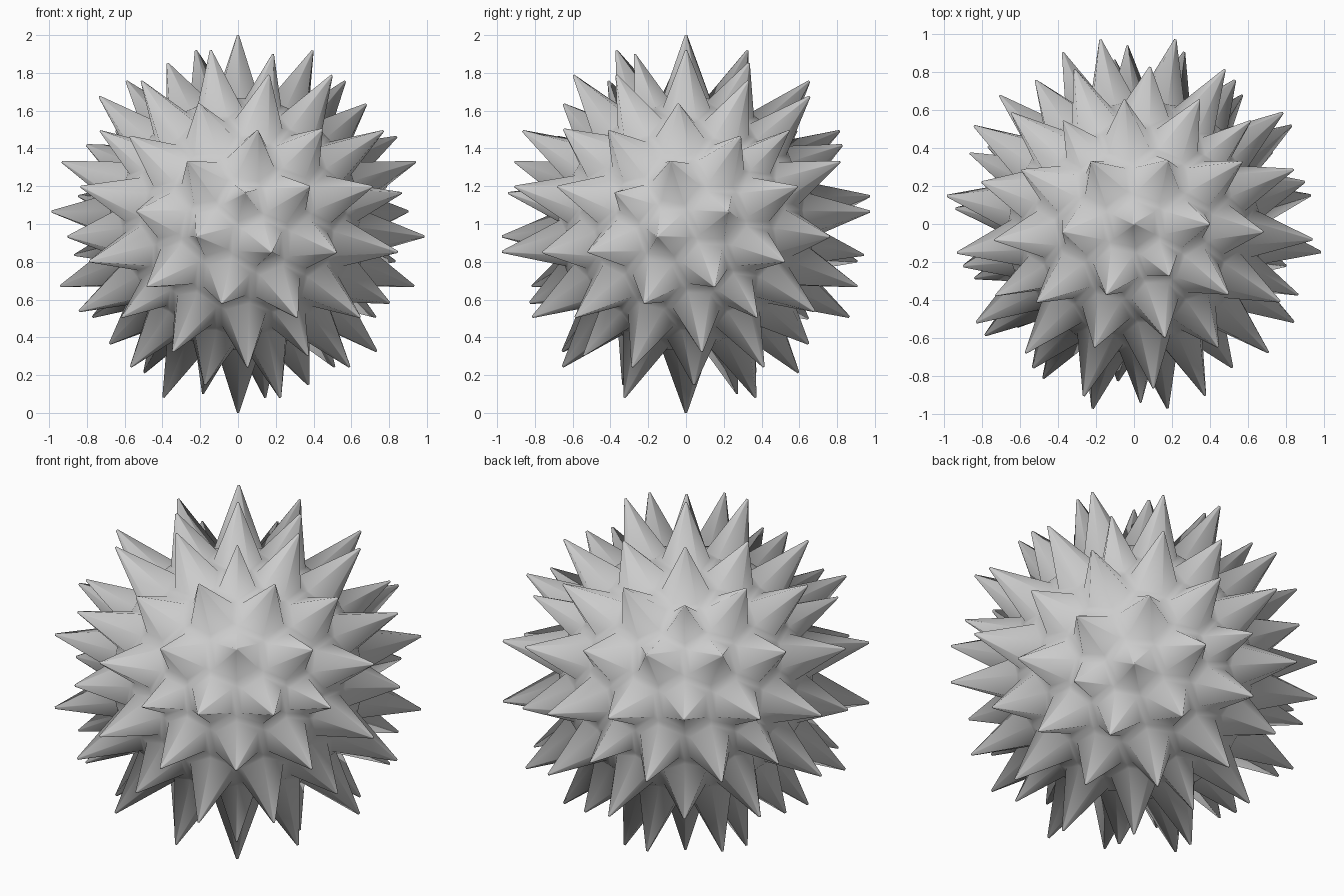
import bpy, bmesh, math
from mathutils import Vector, Matrix

if "Cube" in bpy.data.objects:
    bpy.data.objects.remove(bpy.data.objects["Cube"])

VALLEY_R = 0.685                   # radius of the body between spikes
BASE, TIP = 0.8, 0.04              # spike base and blunt tip, relative to its cell
AZIMUTH = math.radians(-55.6)      # heading of the ball's mirror plane

# Icosahedron with each edge cut in three: 92 spike directions
geo = bmesh.new()
bmesh.ops.create_icosphere(geo, subdivisions=1, radius=1)
e = geo.edges[:][0]
p, q = e.verts[0].co.copy(), e.verts[1].co.copy()
bmesh.ops.subdivide_edges(geo, edges=geo.edges[:], cuts=2, use_grid_fill=True)
bmesh.ops.triangulate(geo, faces=geo.faces[:])

# Spike length depends on where it sits: corner, face centre or edge
def tip_radius(v):
    if len(v.link_edges) == 5:
        return 0.957
    return 0.93 if v.co.length < 0.82 else 1.0

lengths = [tip_radius(v) for v in geo.verts]

# Turn it so that a spike one third along an icosahedron edge points straight up
def frame(a, b):
    a, b = a.normalized(), b.normalized()
    return Matrix((a, b, a.cross(b))).transposed()

u = Vector((math.cos(AZIMUTH), math.sin(AZIMUTH), 0))
z = Vector((0, 0, 1))
t = math.radians(101.64)
a_world = u * math.cos(t) + z * math.sin(t)
b_world = u * math.sin(t) - z * math.cos(t)
rot = frame(a_world, b_world) @ frame(p + q, p - q).transposed()
for v in geo.verts:
    v.co = rot @ v.co.normalized()
geo.verts.index_update()
geo.faces.index_update()

# Body cells (dual of the net), each inset and drawn out into a spike
bm = bmesh.new()
centre = Vector((0, 0, 1))
corners = [bm.verts.new(f.calc_center_median().normalized() * VALLEY_R + centre)
           for f in geo.faces]

def bridge(r1, r2):
    for i in range(len(r1)):
        j = (i + 1) % len(r1)
        bm.faces.new((r1[i], r1[j], r2[j], r2[i]))

for v, length in zip(geo.verts, lengths):
    n = v.co
    x = n.orthogonal().normalized()
    y = n.cross(x)
    cell = [corners[f.index] for f in v.link_faces]
    cell.sort(key=lambda c: math.atan2((c.co - centre).dot(y), (c.co - centre).dot(x)))
    mid = sum((c.co for c in cell), Vector()) / len(cell)
    base = [bm.verts.new(mid.lerp(c.co, BASE)) for c in cell]
    tip = [bm.verts.new(centre + n * length + (c.co - mid) * TIP) for c in cell]
    bridge(cell, base)
    bridge(base, tip)
    bm.faces.new(tip)
bmesh.ops.recalc_face_normals(bm, faces=bm.faces[:])
for f in bm.faces:
    f.smooth = True

mesh = bpy.data.meshes.new("spiky_ball")
bm.to_mesh(mesh)
bm.free()
geo.free()
bpy.context.collection.objects.link(bpy.data.objects.new("spiky_ball", mesh))
